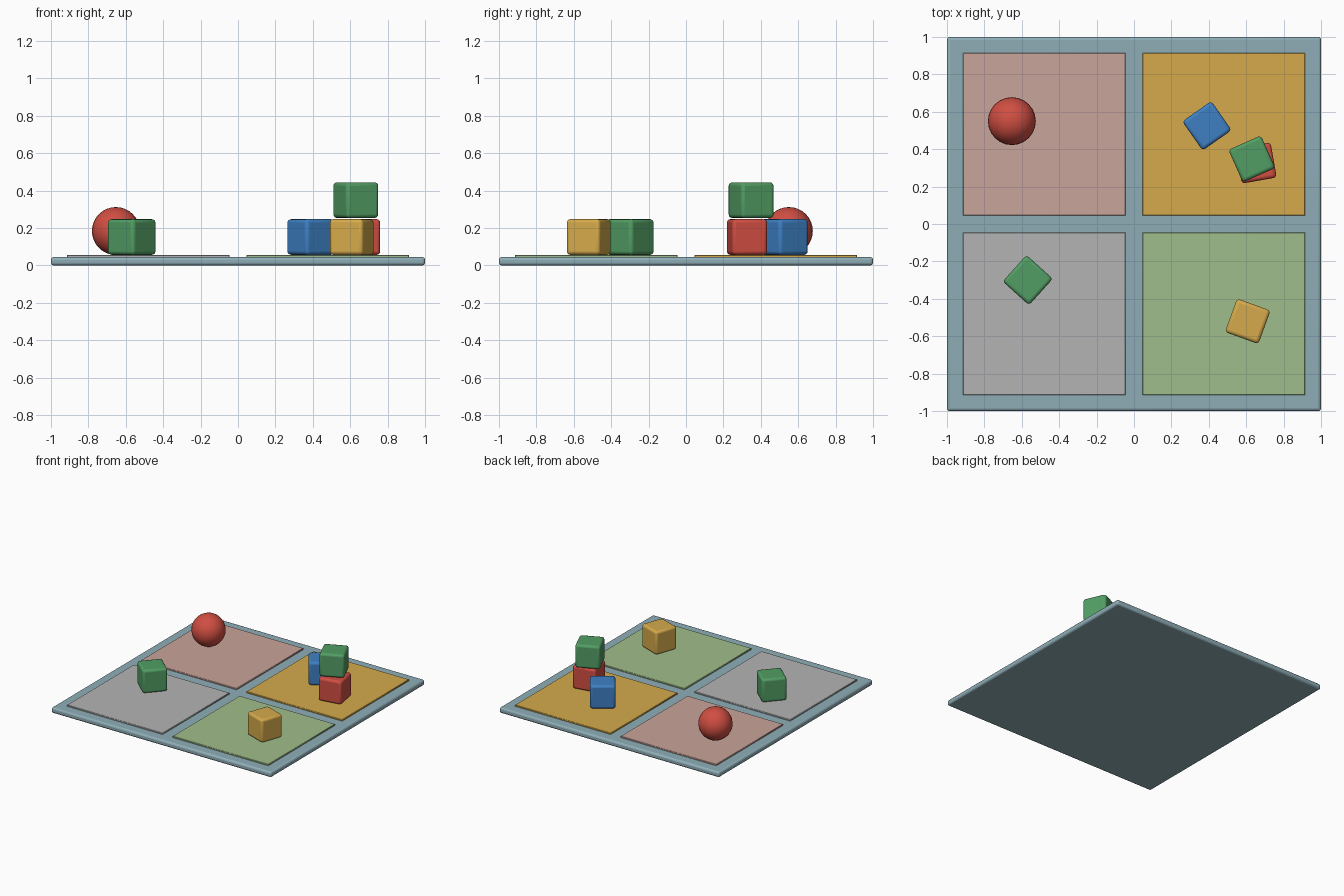
import bpy
from math import radians

if "Cube" in bpy.data.objects:
    bpy.data.objects.remove(bpy.data.objects["Cube"])


def material(name, rgb):
    # 0-255 screen colour converted to linear
    mat = bpy.data.materials.new(name)
    mat.diffuse_color = [((c / 255 + 0.055) / 1.055) ** 2.4 for c in rgb] + [1]
    mat.use_nodes = True
    mat.node_tree.nodes["Principled BSDF"].inputs["Base Color"].default_value = mat.diffuse_color
    return mat


def rounded_box(name, centre, size, mat, bevel, segments=3, turn=0):
    bpy.ops.mesh.primitive_cube_add(size=1, location=centre, rotation=(0, 0, radians(turn)))
    ob = bpy.context.object
    ob.name = name
    ob.scale = size
    bpy.ops.object.transform_apply(location=False, rotation=False, scale=True)
    ob.data.materials.append(mat)
    mod = ob.modifiers.new("rounded_edges", "BEVEL")
    mod.width = bevel
    mod.segments = segments
    bpy.ops.object.shade_smooth_by_angle(angle=radians(35))
    return ob


red = material("red", (208, 78, 66))
green = material("green", (82, 158, 100))
blue = material("blue", (62, 128, 196))
yellow = material("yellow", (213, 170, 75))

# Tray
rounded_box("base_board", (0, 0, 0.0225), (2, 2, 0.045),
            material("board_blue_grey", (143, 174, 183)), 0.015)

# Four inlaid panels
for name, sx, sy, rgb in [
    ("pink_panel", -1, 1, (201, 165, 155)),
    ("yellow_panel", 1, 1, (213, 170, 75)),
    ("grey_panel", -1, -1, (180, 180, 180)),
    ("green_panel", 1, -1, (160, 190, 139)),
]:
    rounded_box(name, (0.48 * sx, 0.48 * sy, 0.0475), (0.87, 0.87, 0.017),
                material(name + "_colour", rgb), 0.003, 1)

# Toy blocks
S = 0.19
LOW, HIGH = 0.152, 0.349
for name, x, y, z, turn, mat in [
    ("blue_block", 0.39, 0.525, LOW, 35, blue),
    ("red_block", 0.653, 0.326, LOW, 10, red),
    ("stacked_green_block", 0.63, 0.348, HIGH, 24, green),
    ("green_block", -0.568, -0.30, LOW, 48, green),
    ("yellow_block", 0.608, -0.52, LOW, -20, yellow),
]:
    rounded_box(name, (x, y, z), (S, S, S), mat, 0.018, 3, turn)

# Ball
bpy.ops.mesh.primitive_uv_sphere_add(segments=24, ring_count=16, radius=0.128,
                                     location=(-0.653, 0.55, 0.184))
ball = bpy.context.object
ball.name = "red_ball"
ball.data.materials.append(red)
bpy.ops.object.shade_smooth()
